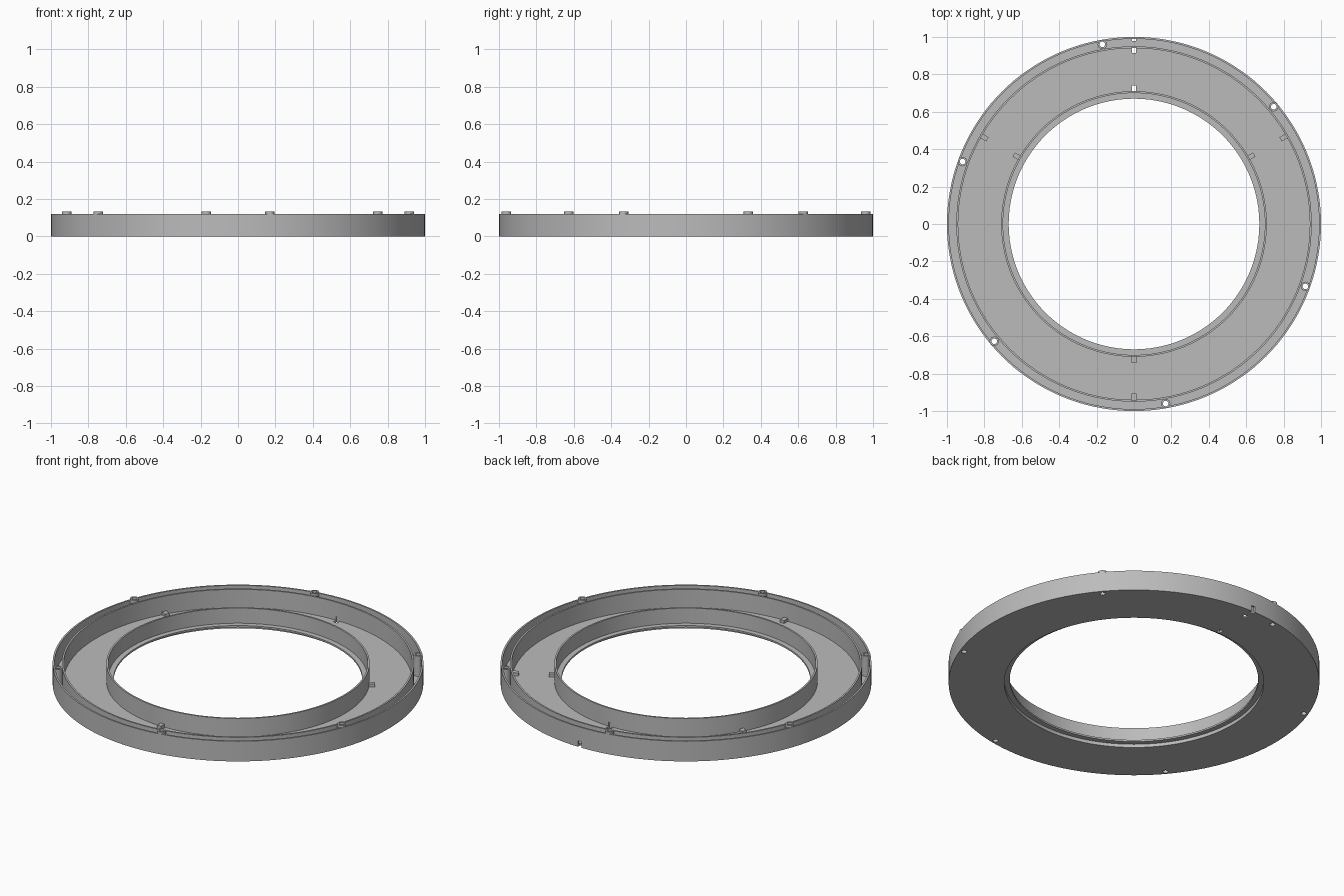
import bpy, bmesh, math
from mathutils import Matrix

if "Cube" in bpy.data.objects:
    bpy.data.objects.remove(bpy.data.objects["Cube"])

SEG = 144
gray = bpy.data.materials.new("light_gray")
gray.diffuse_color = (0.5, 0.5, 0.5, 1)
gray.use_nodes = True
gray.node_tree.nodes["Principled BSDF"].inputs["Base Color"].default_value = gray.diffuse_color


def finish(name, bm, smooth=True):
    bmesh.ops.recalc_face_normals(bm, faces=bm.faces)
    me = bpy.data.meshes.new(name)
    bm.to_mesh(me)
    bm.free()
    ob = bpy.data.objects.new(name, me)
    bpy.context.collection.objects.link(ob)
    me.materials.append(gray)
    if smooth:
        bpy.ops.object.select_all(action='DESELECT')
        ob.select_set(True)
        bpy.context.view_layer.objects.active = ob
        bpy.ops.object.shade_smooth_by_angle(angle=math.radians(30))
    return ob


def lathe(name, profile, seg=SEG, centre=(0, 0)):
    """Revolve a closed (radius, z) profile around a vertical axis."""
    bm = bmesh.new()
    rings = []
    for i in range(seg):
        a = 2 * math.pi * i / seg
        rings.append([bm.verts.new((centre[0] + r * math.cos(a),
                                    centre[1] + r * math.sin(a), z)) for r, z in profile])
    n = len(profile)
    for i in range(seg):
        p, q = rings[i], rings[(i + 1) % seg]
        for j in range(n):
            k = (j + 1) % n
            bm.faces.new((p[j], q[j], q[k], p[k]))
    return finish(name, bm)


def radial_box(bm, angle, r0, r1, width, z0, z1):
    """Box lying along a radius of the ring."""
    m = (Matrix.Rotation(math.radians(angle), 4, 'Z')
         @ Matrix.Translation(((r0 + r1) / 2, 0, (z0 + z1) / 2))
         @ Matrix.Diagonal((r1 - r0, width, z1 - z0, 1)))
    bmesh.ops.create_cube(bm, size=1, matrix=m)


# Ring tray: thin floor, rim channel, inner wall and raised inner lip
FLOOR, TOP = 0.012, 0.12
tray = lathe("ring_tray", [
    (0.70, 0), (1.0, 0), (1.0, TOP), (0.99, TOP), (0.99, FLOOR),
    (0.95, FLOOR), (0.95, TOP), (0.94, TOP), (0.94, FLOOR),
    (0.71, FLOOR), (0.71, TOP), (0.70, TOP), (0.70, 0.03),
    (0.67, 0.03), (0.67, 0.02), (0.70, 0.02)])

# Cutter: screw holes and the slots at the back
screw_spots = [(0.975 * math.cos(math.radians(a)), 0.975 * math.sin(math.radians(a)))
               for a in range(40, 400, 60)]
bm = bmesh.new()
for x, y in screw_spots:
    bmesh.ops.create_cone(bm, cap_ends=True, segments=16, radius1=0.022, radius2=0.022,
                          depth=0.4, matrix=Matrix.Translation((x, y, 0)))
radial_box(bm, 90, 0.915, 0.943, 0.024, -0.02, 0.035)
radial_box(bm, 90, 0.978, 1.02, 0.024, -0.02, 0.035)
radial_box(bm, 90, 0.704, 0.74, 0.024, -0.02, 0.035)
cutter = finish("hole_cutter", bm, smooth=False)
cutter.hide_render = True
cutter.hide_set(True)
cut = tray.modifiers.new("holes", 'BOOLEAN')
cut.operation, cut.solver, cut.object = 'DIFFERENCE', 'EXACT', cutter

# Hollow screw posts standing in the rim channel
for i, spot in enumerate(screw_spots):
    lathe(f"screw_post_{i + 1}",
          [(0.015, 0), (0.025, 0), (0.025, 0.132), (0.015, 0.132)], 16, spot)

# Small locating tabs on the floor beside both walls
bm = bmesh.new()
for a in (30, 150, 270):
    radial_box(bm, a, 0.905, 0.942, 0.026, 0.008, 0.03)
    radial_box(bm, a, 0.708, 0.742, 0.026, 0.008, 0.03)
finish("locating_tabs", bm, smooth=False)
